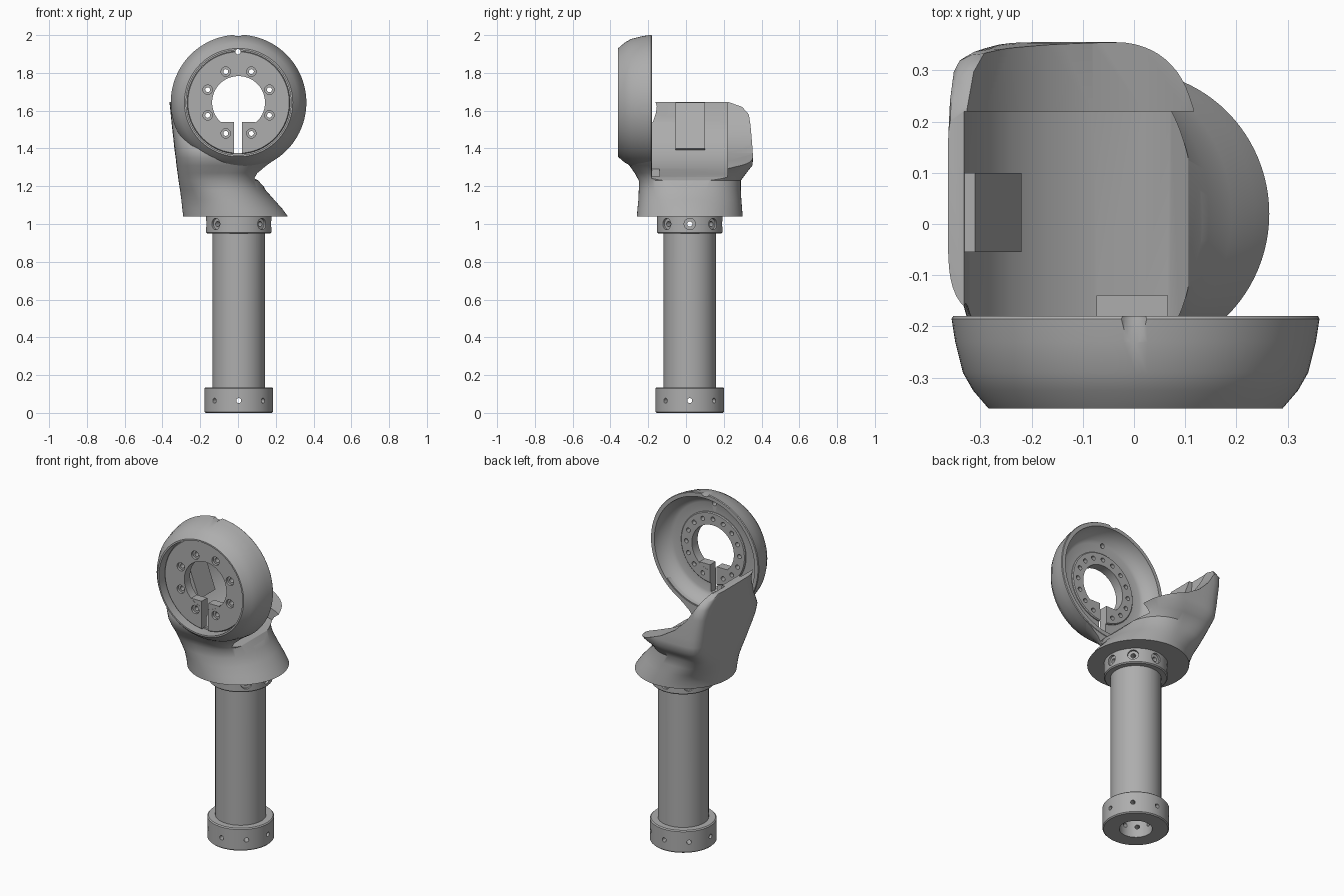
import bpy, bmesh
from math import cos, sin, pi, radians
from mathutils import Matrix, Vector

if "Cube" in bpy.data.objects:
    bpy.data.objects.remove(bpy.data.objects["Cube"])

GREY = (0.42, 0.42, 0.42, 1)
metal = bpy.data.materials.new("satin grey")
metal.use_nodes = True
metal.diffuse_color = GREY
metal.node_tree.nodes["Principled BSDF"].inputs["Base Color"].default_value = GREY

TUBE = Vector((0.004, 0.02, 0))        # axis of the tube
RING = Vector((0.003, 0, 1.643))       # axis of the joint ring
TO_Y = Matrix.Rotation(-pi / 2, 4, "X")   # turns z into +y
parts = []


def make(name, bm):
    bmesh.ops.recalc_face_normals(bm, faces=bm.faces)
    if bm.calc_volume(signed=True) < 0:
        bmesh.ops.reverse_faces(bm, faces=bm.faces)
    me = bpy.data.meshes.new(name)
    bm.to_mesh(me)
    bm.free()
    me.materials.append(metal)
    ob = bpy.data.objects.new(name, me)
    bpy.context.collection.objects.link(ob)
    return ob


def skin(name, rings, cap=False, loop=False):
    """Quads between successive rings of points."""
    bm = bmesh.new()
    rows = [[bm.verts.new(p) for p in r] for r in rings]
    n = len(rows[0])
    pairs = list(zip(rows, rows[1:])) + ([(rows[-1], rows[0])] if loop else [])
    for a, b in pairs:
        for i in range(n):
            j = (i + 1) % n
            bm.faces.new((a[i], a[j], b[j], b[i]))
    if cap:
        bm.faces.new(rows[0])
        bm.faces.new(rows[-1])
    return make(name, bm)


def lathe(name, profile, centre, turn=Matrix(), cap=False, n=96):
    """Revolve (radius, height) pairs: a closed section, or a capped solid."""
    rings = [[centre + turn @ Vector((r * cos(2 * pi * i / n), r * sin(2 * pi * i / n), h))
              for i in range(n)] for r, h in profile]
    return skin(name, rings, cap=cap, loop=not cap)


def prism(name, outline, y0, y1):
    return skin(name, [[(x, y, z) for x, z in outline] for y in (y0, y1)], cap=True)


def box(name, x0, x1, y0, y1, z0, z1):
    return prism(name, [(x0, z0), (x1, z0), (x1, z1), (x0, z1)], y0, y1)


def pins(name, specs):
    """Many cylinders in one mesh: (centre, direction, radius, length)."""
    bm = bmesh.new()
    for c, d, r, l in specs:
        m = Matrix.Translation(c) @ Vector(d).to_track_quat("Z", "Y").to_matrix().to_4x4()
        bmesh.ops.create_cone(bm, cap_ends=True, segments=20, radius1=r, radius2=r,
                              depth=l, matrix=m)
    return make(name, bm)


def combine(target, tool, op="DIFFERENCE"):
    mod = target.modifiers.new("cut", "BOOLEAN")
    mod.operation, mod.object, mod.solver = op, tool, "EXACT"
    bpy.context.view_layer.objects.active = target
    bpy.ops.object.modifier_apply(modifier=mod.name)
    bpy.data.objects.remove(tool)


def oval(z, x0, x1, y0, y1, e, inset=0, n=96):
    """Superellipse section at height z, squarer at the back right corner, rounder at the back left."""
    pts = []
    for i in range(n):
        c, s = cos(2 * pi * i / n), sin(2 * pi * i / n)
        p = e if s <= 0 else 2 + (e - 2) * (4 if c < 0 else .3)
        k = (abs(c) ** p + abs(s) ** p) ** (-1 / p)
        pts.append(((x0 + x1) / 2 + c * k * ((x1 - x0) / 2 - inset),
                    (y0 + y1) / 2 + s * k * ((y1 - y0) / 2 - inset), z))
    return pts


# Shell: lofted from the round base up to the squarer cradle
sections = [
    (1.04, -.29, .264, -.26, .30, 2), (1.08, -.295, .235, -.257, .297, 2),
    (1.13, -.30, .19, -.252, .293, 2.1), (1.18, -.307, .146, -.25, .29, 2.4),
    (1.23, -.315, .118, -.25, .29, 2.9), (1.27, -.32, .13, -.272, .32, 3.1),
    (1.31, -.326, .17, -.30, .352, 3.3), (1.35, -.33, .22, -.322, .355, 3.5),
    (1.40, -.337, .27, -.325, .352, 3.8), (1.45, -.342, .27, -.29, .348, 4),
    (1.52, -.35, .2, -.24, .342, 4.2), (1.58, -.356, .2, -.21, .334, 4.5),
    (1.62, -.36, .2, -.2, .30, 4.5), (1.645, -.363, .2, -.2, .23, 4.5)]
shell = skin("shell", [oval(*s) for s in sections], cap=True)

# Open trough behind the ring, with a raised lip at the back
lid = [(.6, 2.2), (-.333, 2.2)]
trough = [(-.333, 1.66), (-.32, 1.54), (-.285, 1.46), (-.24, 1.40), (-.17, 1.34),
          (-.08, 1.295), (.02, 1.262), (.07, 1.25), (.105, 1.232), (.13, 1.205),
          (.17, 1.17), (.6, 1.1)]
lip = [(-.333, 1.66), (-.29, 1.575), (-.24, 1.50), (-.17, 1.43), (-.08, 1.375),
       (.02, 1.335), (.10, 1.305), (.14, 1.28), (.6, 1.1)]
combine(shell, prism("trough_cut", trough + lid, -.183, .22))
combine(shell, prism("lip_cut", lip + lid, .215, .6))

# Clear the inside of the ring
combine(shell, lathe("dish_cut", [(.29, -.5), (.29, -.275), (.3, -.26), (.328, -.22),
                                  (.33, -.1)], RING, TO_Y, cap=True))

# Ribbed hollow under the shell
cavity = skin("cavity_cut", [oval(z - (.05 if z < 1.05 else .01), *s, inset=.028)
                             for z, *s in sections[:4]], cap=True)
combine(cavity, pins("hub_core", [(TUBE + Vector((0, 0, 1.1)), (0, 0, 1), .172, .6)]))
for k in range(8):
    rib = box("rib", .1, .45, -.012, .012, 1.045, 1.4)
    rib.data.transform(Matrix.Translation(TUBE)
                       @ Matrix.Rotation(radians(22.5 + 45 * k), 4, "Z"))
    combine(cavity, rib)
combine(shell, cavity)
combine(shell, box("cable_cut", -.072, .065, -.18, -.14, 1.1, 1.5))
parts.append(shell)

# Joint ring: rounded rim, rear dish and front recess in one section
ring = lathe("joint_ring", [
    (.278, -.36), (.287, -.36), (.317, -.325), (.337, -.29), (.352, -.23), (.359, -.185),
    (.356, -.18), (.334, -.18), (.326, -.22), (.29, -.262), (.27, -.27), (.205, -.27),
    (.205, -.29), (.278, -.29)], RING, TO_Y)
combine(ring, box("slot_cut", -.022, .022, -.35, -.2, 1.375, 1.56))
combine(ring, pins("notch_cut", [((0, -.2, 2.02), (0, 1, -.12), .03, .24)]))
index_hole = [((0, -.3, 1.912), (0, 1, 0), .014, .2)]
combine(ring, pins("index_cut", index_hole))
parts.append(ring)

# Flat clamp pad on the inside of the high wall
parts.append(prism("clamp_pad", [(-.345, 1.643), (-.31, 1.643), (-.22, 1.40), (-.262, 1.37),
                                 (-.335, 1.5)], -.055, .1))

# Split mounting flange
flange = lathe("flange", [(.14, -.315), (.268, -.315), (.272, -.311), (.272, -.285),
                          (.215, -.285), (.215, -.265), (.21, -.26), (.14, -.26)],
               RING, TO_Y)
combine(flange, box("clamp_tab", -.092, .092, -.314, -.261, 1.48, 1.54), "UNION")
combine(flange, box("slot_cut", -.022, .022, -.4, -.2, 1.3, 1.56))


def around_ring(r, angles, y, radius, length):
    return [(RING + Vector((r * cos(radians(a)), y, r * sin(radians(a)))), (0, 1, 0),
             radius, length) for a in angles]


bolt_angles = [22.5 + 45 * k for k in range(8)]
compass = [45 * k for k in range(8)]
no_front = [a for a in compass if a != 270]
combine(flange, pins("bolt_holes", around_ring(.177, bolt_angles, -.3, .013, .3)))
combine(flange, pins("counterbores", around_ring(.177, bolt_angles, -.315, .025, .03)))
combine(flange, pins("rear_holes", around_ring(.177, no_front, -.26, .013, .05)))
combine(flange, pins("index_cut", index_hole))
parts.append(flange)


def radial(z, dist, radius, length, angles):
    out = []
    for d in angles:
        u = Vector((cos(radians(d)), sin(radians(d)), 0))
        out.append((TUBE + u * dist + Vector((0, 0, z)), u, radius, length))
    return out


# Tube
tube = lathe("tube", [(.11, .1), (.139, .1), (.139, 1.03), (.11, 1.03)], TUBE)
combine(tube, pins("screw_holes", radial(1.0, .15, .014, .2, no_front)))
parts.append(tube)

# Upper collar with counterbored radial holes
upper = lathe("upper_collar", [(.125, .95), (.168, .95), (.174, .956), (.174, 1.06),
                               (.125, 1.06)], TUBE)
combine(upper, pins("screw_holes", radial(1.0, .15, .014, .2, no_front)))
combine(upper, pins("screw_bores", radial(1.0, .18, .03, .04, no_front)))
parts.append(upper)

# Foot collar with small radial holes
foot = lathe("foot_collar", [(.09, 0), (.176, 0), (.182, .006), (.182, .129), (.176, .135),
                             (.13, .135), (.13, .11), (.09, .11)], TUBE)
combine(foot, pins("pin_holes", radial(.065, .15, .013, .2, compass)))
parts.append(foot)

bpy.ops.object.select_all(action="DESELECT")
for ob in parts:
    ob.select_set(True)
bpy.context.view_layer.objects.active = shell
bpy.ops.object.shade_smooth_by_angle(angle=radians(38))
